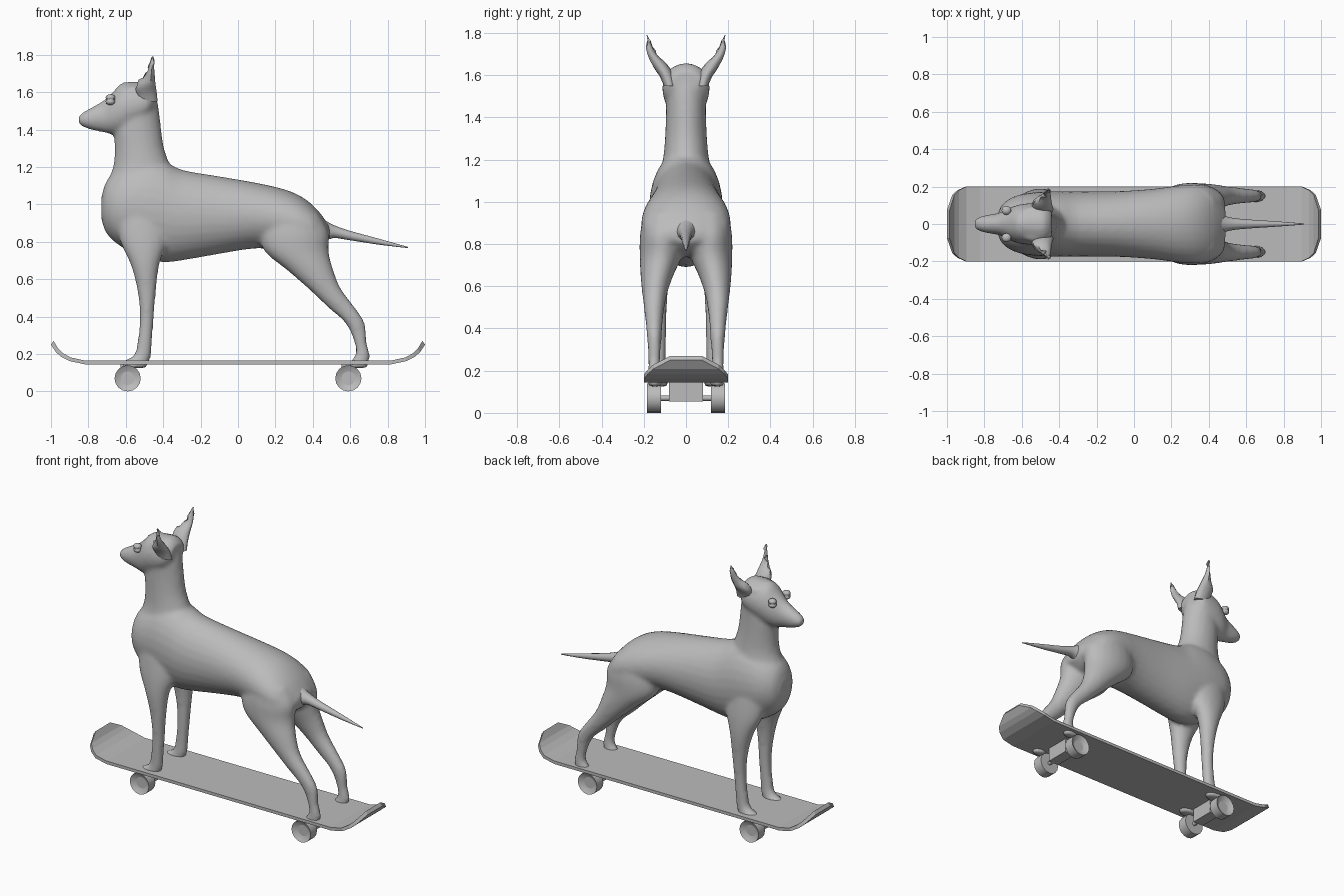
import bpy, bmesh, math
from mathutils import Matrix, Vector

if "Cube" in bpy.data.objects:
    bpy.data.objects.remove(bpy.data.objects["Cube"])

grey = bpy.data.materials.new("plain grey")
grey.diffuse_color = (0.5, 0.5, 0.5, 1)
grey.use_nodes = True
grey.node_tree.nodes["Principled BSDF"].inputs["Base Color"].default_value = grey.diffuse_color


def finish(bm, name, smooth=None):
    bmesh.ops.recalc_face_normals(bm, faces=bm.faces)
    me = bpy.data.meshes.new(name)
    bm.to_mesh(me)
    bm.free()
    me.materials.append(grey)
    ob = bpy.data.objects.new(name, me)
    bpy.context.collection.objects.link(ob)
    if smooth:
        bpy.ops.object.select_all(action='DESELECT')
        bpy.context.view_layer.objects.active = ob
        ob.select_set(True)
        bpy.ops.object.shade_smooth_by_angle(angle=math.radians(smooth))
    return ob


def refine(rows, steps):
    """Catmull-Rom interpolation between section rows."""
    out = []
    for i in range(len(rows) - 1):
        p = [rows[max(0, min(len(rows) - 1, i + k))] for k in (-1, 0, 1, 2)]
        for s in range(steps):
            t = s / steps
            out.append([0.5 * (2 * b + (c - a) * t + (2 * a - 5 * b + 4 * c - d) * t * t
                               + (3 * b - a - 3 * c + d) * t ** 3) for a, b, c, d in zip(*p)])
    return out + [list(rows[-1])]


def loft(bm, rows, axis, side=1, n=20, steps=3):
    """Rows are (station, a0, a1, y0, y1); a is z along 'x' and x along 'z'."""
    prev = None
    for t, a0, a1, y0, y1 in refine(rows, steps):
        ring = []
        for k in range(n):
            w = 2 * math.pi * k / n
            a = (a0 + a1) / 2 + (a1 - a0) / 2 * math.cos(w)
            y = side * ((y0 + y1) / 2 + (y1 - y0) / 2 * math.sin(w))
            ring.append(bm.verts.new((t, y, a) if axis == 'x' else (a, y, t)))
        if prev:
            for k in range(n):
                bm.faces.new((prev[k], prev[(k + 1) % n], ring[(k + 1) % n], ring[k]))
        else:
            bm.faces.new(ring)
        prev = ring
    bm.faces.new(prev)


def even(rows):
    return [(t, a, b, -h, h) for t, a, b, h in rows]


# Dog: torso, neck, head and legs fused into one skin
dog = bmesh.new()
loft(dog, even([(-.73, .92, 1.04, .05), (-.70, .84, 1.13, .11), (-.62, .77, 1.2, .155),
                (-.5, .71, 1.25, .172), (-.4, .69, 1.235, .175), (-.3, .70, 1.185, .175),
                (-.1, .735, 1.15, .175), (.1, .765, 1.115, .188), (.25, .75, 1.08, .208),
                (.35, .74, 1.035, .21), (.43, .76, .965, .18), (.49, .81, .88, .08)]), 'x', n=28)
loft(dog, even([(.92, -.71, -.4, .15), (1.0, -.725, -.36, .155), (1.1, -.705, -.33, .135),
                (1.2, -.668, -.36, .11), (1.3, -.66, -.395, .1), (1.4, -.665, -.41, .096),
                (1.5, -.65, -.422, .096), (1.58, -.64, -.437, .1), (1.63, -.62, -.45, .09)]), 'z')
loft(dog, even([(-.855, 1.435, 1.47, .02), (-.83, 1.415, 1.492, .037), (-.78, 1.397, 1.52, .05),
                (-.72, 1.385, 1.555, .06), (-.67, 1.375, 1.6, .085), (-.62, 1.38, 1.65, .103),
                (-.55, 1.41, 1.655, .112), (-.48, 1.45, 1.655, .108), (-.44, 1.52, 1.62, .07)]), 'x')
front_leg = [(.125, -.625, -.49, .085, .17), (.16, -.615, -.475, .088, .168),
             (.19, -.56, -.465, .092, .162), (.25, -.54, -.46, .095, .162),
             (.4, -.525, -.45, .092, .168), (.55, -.54, -.437, .088, .18),
             (.68, -.575, -.42, .07, .19), (.8, -.63, -.38, .04, .185), (.92, -.65, -.37, .02, .17)]
hind_leg = [(.125, .595, .69, .115, .182), (.155, .6, .7, .115, .182), (.2, .628, .705, .12, .18),
            (.25, .625, .69, .122, .18), (.32, .6, .685, .118, .182), (.38, .56, .672, .114, .187),
            (.45, .48, .625, .108, .194), (.55, .375, .55, .093, .206), (.65, .26, .51, .06, .216),
            (.75, .14, .485, .015, .22), (.85, .12, .485, .0, .218), (.95, .16, .43, .0, .2)]
for s in (-1, 1):
    loft(dog, front_leg, 'z', s)
    loft(dog, hind_leg, 'z', s)
body = finish(dog, "dog_body")
rm = body.modifiers.new("fuse", 'REMESH')
rm.mode = 'VOXEL'
rm.voxel_size = 0.013
rm.use_smooth_shade = True
sm = body.modifiers.new("soften", 'SMOOTH')
sm.factor = 0.5
sm.iterations = 7

# Tail
bm = bmesh.new()
loft(bm, even([(.38, .83, .97, .09), (.45, .80, .925, .06), (.51, .82, .89, .036),
               (.6, .808, .858, .025), (.75, .785, .817, .015), (.91, .766, .772, .003)]), 'x', n=12)
finish(bm, "tail", 60)

# Ears: tapered blades with a hollow facing forwards and outwards
for s, label in ((-1, "left"), (1, "right")):
    bm = bmesh.new()
    loft(bm, [(1.55, -.53, -.43, .05, .105), (1.6, -.545, -.435, .06, .128),
              (1.65, -.545, -.442, .088, .165), (1.7, -.515, -.446, .14, .186),
              (1.75, -.485, -.45, .166, .194), (1.79, -.459, -.453, .183, .188)], 'z', s, n=12)
    for v in bm.verts:
        if v.co.z > 1.62:
            zf = min(1, (v.co.z - 1.62) / .05)
            cx = -.495 + (v.co.z - 1.65) * .29
            mid = .125 + (v.co.z - 1.65) * .5
            if v.co.x < cx + .01 and s * v.co.y > mid - .005:
                v.co.x += .025 * zf * max(0, min(1, (1.79 - v.co.z) / .08))
                v.co.y -= s * .01 * zf
    finish(bm, label + "_ear", 60)

    # Eyes: ball with two lids
    bm = bmesh.new()
    for dz, r in ((0, .022), (.011, .024), (-.011, .024)):
        m = Matrix.Translation((-.682, s * .073, 1.56 + dz)) @ Matrix.Diagonal((1.08, 1, .75, 1))
        bmesh.ops.create_uvsphere(bm, u_segments=12, v_segments=8, radius=r, matrix=m)
    finish(bm, label + "_eye", 60)

# Skateboard deck with upturned, clipped ends
half = [(0, .2, .145), (.82, .2, .145), (.9, .2, .162), (.945, .18, .185),
        (.972, .155, .208), (1.0, .075, .25)]
stations = [(-x, h, z) for x, h, z in reversed(half[1:])] + half[1:]
bm = bmesh.new()
loops = []
for x, h, z in stations:
    lean = max(0, abs(x) - .86) * .1 * (1 if x > 0 else -1)
    loops.append([bm.verts.new(c) for c in ((x, -h, z), (x, h, z),
                  (x - lean, h, z + .02), (x - lean, -h, z + .02))])
for a, b in zip(loops, loops[1:]):
    for k in range(4):
        bm.faces.new((a[k], a[(k + 1) % 4], b[(k + 1) % 4], b[k]))
bm.faces.new(loops[0])
bm.faces.new(loops[-1])
finish(bm, "deck")

# Trucks, axles and wheels
for sx, end in ((-1, "nose"), (1, "rear")):
    x = sx * .59
    bm = bmesh.new()
    m = Matrix.Translation((x, 0, .1)) @ Matrix.Diagonal((.075, .16, .092, 1))
    bmesh.ops.create_cube(bm, size=1, matrix=m)
    finish(bm, end + "_truck")
    turn = Matrix.Rotation(math.pi / 2, 4, 'X')
    bm = bmesh.new()
    bmesh.ops.create_cone(bm, cap_ends=True, segments=12, radius1=.013, radius2=.013, depth=.29,
                          matrix=Matrix.Translation((x, 0, .07)) @ turn)
    finish(bm, end + "_axle", 40)
    for sy, label in ((-1, "left"), (1, "right")):
        bm = bmesh.new()
        bmesh.ops.create_cone(bm, cap_ends=True, segments=16, radius1=.07, radius2=.07, depth=.066,
                              matrix=Matrix.Translation((x, sy * .152, .07)) @ turn)
        bm.normal_update()
        outer = [f for f in bm.faces if f.normal.y * sy > .9]
        bmesh.ops.inset_region(bm, faces=outer, thickness=.033)
        bmesh.ops.translate(bm, verts=outer[0].verts[:], vec=Vector((0, -sy * .02, 0)))
        bmesh.ops.inset_region(bm, faces=outer, thickness=.001)
        finish(bm, end + "_" + label + "_wheel", 40)
